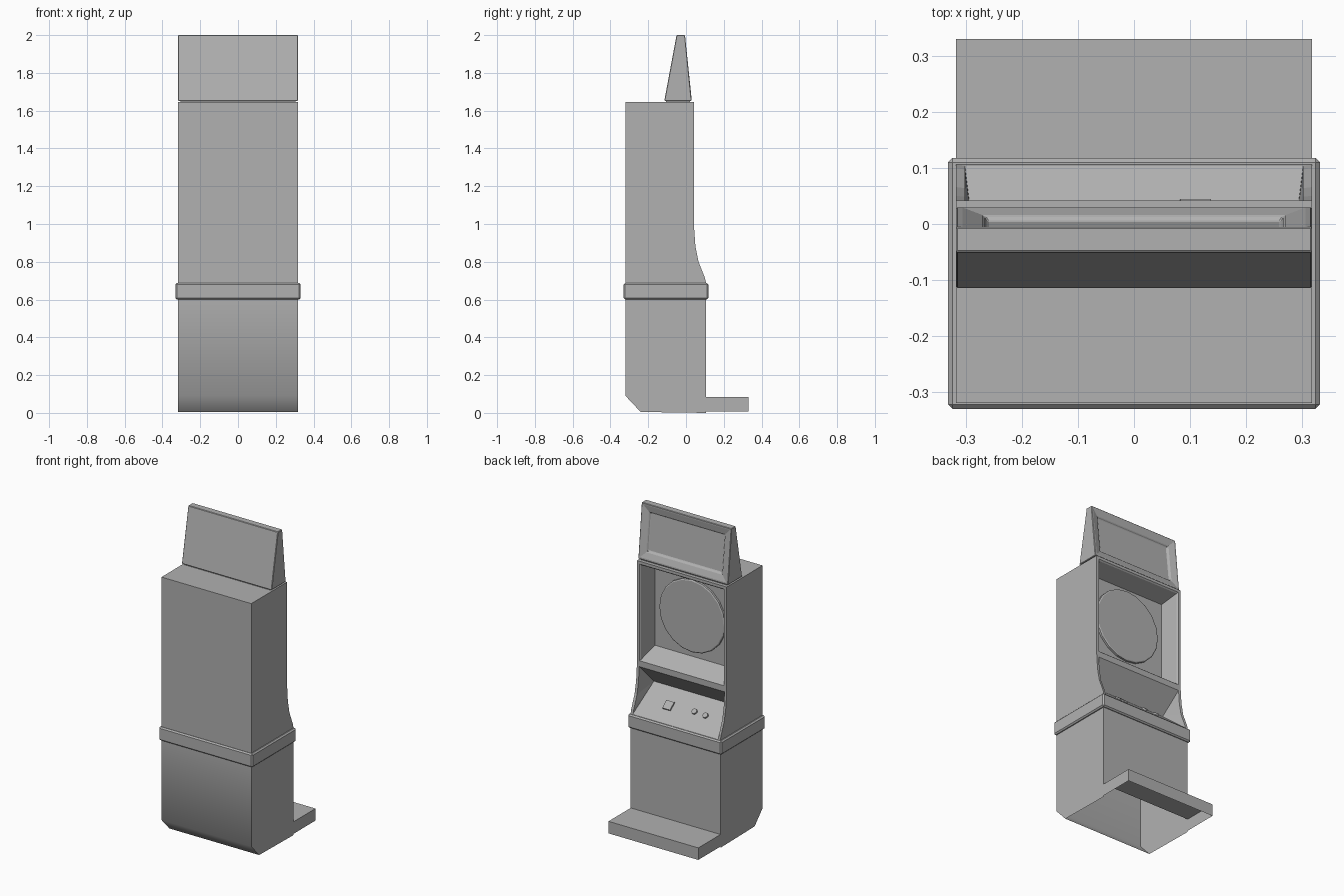
import bpy, bmesh, math
from mathutils import Matrix, Vector

if "Cube" in bpy.data.objects:
    bpy.data.objects.remove(bpy.data.objects["Cube"])

grey = bpy.data.materials.new("mid_grey")
grey.diffuse_color = (.44, .44, .44, 1)
grey.use_nodes = True
grey.node_tree.nodes["Principled BSDF"].inputs["Base Color"].default_value = grey.diffuse_color


def add(name, bm):
    me = bpy.data.meshes.new(name)
    bm.to_mesh(me)
    bm.free()
    me.materials.append(grey)
    ob = bpy.data.objects.new(name, me)
    bpy.context.collection.objects.link(ob)
    return ob


def make(name, verts, faces, bevel=0, smooth=0):
    me = bpy.data.meshes.new("tmp")
    me.from_pydata(verts, [], faces)
    bm = bmesh.new()
    bm.from_mesh(me)
    bpy.data.meshes.remove(me)
    bmesh.ops.recalc_face_normals(bm, faces=bm.faces)
    ob = add(name, bm)
    if bevel:
        m = ob.modifiers.new("edge", 'BEVEL')
        m.width, m.segments, m.limit_method = bevel, 1, 'ANGLE'
    if smooth:
        bpy.context.view_layer.objects.active = ob
        ob.select_set(True)
        bpy.ops.object.shade_smooth_by_angle(angle=math.radians(smooth))
        ob.select_set(False)
    return ob


def loft(name, rings, **kw):
    """Bridge equal-length rings of points and cap both ends."""
    n, verts, faces = len(rings[0]), [p for r in rings for p in r], []
    for k in range(len(rings) - 1):
        for i in range(n):
            j = (i + 1) % n
            faces.append((k*n + i, k*n + j, k*n + n + j, k*n + n + i))
    faces += [tuple(range(n)), tuple(range(len(verts) - n, len(verts)))]
    return make(name, verts, faces, **kw)


def face(w, y0, z0, y1, z1):
    """Rectangle across x from a lower edge to an upper edge."""
    return [(-w, y0, z0), (w, y0, z0), (w, y1, z1), (-w, y1, z1)]


def rect(w, y0, y1, z):
    return face(w, y0, z, y1, z)


W = 0.318

# lower cabinet: hollow below, sloping toe at the back
prof = [(-.24, .005), (-.32, .09), (-.32, .605), (.105, .605), (.105, .085), (.105, .0)]
n = len(prof)
verts = [(s*W, y, z) for s in (-1, 1) for y, z in prof]
faces = [tuple(range(n)), tuple(range(n, 2*n))]
faces += [(i, i + 1, n + i + 1, n + i) for i in range(4)]
make("lower_cabinet", verts, faces, smooth=50)

# foot step, open underneath and where it meets the cabinet
verts = [(s*W, y, z) for s in (-1, 1) for y, z in ((.105, .008), (.33, .008), (.33, .085), (.105, .085))]
make("foot_step", verts, [(0, 1, 2, 3), (4, 5, 6, 7), (1, 2, 6, 5), (2, 3, 7, 6)])

# trim band
loft("trim_band", [rect(.332, -.33, .118, .6), rect(.332, -.33, .118, .687)], bevel=.008)

# control section: curved cheeks around a recessed panel and hood
outer = [(.107, .685), (.1, .715), (.066, .80), (.05, .88), (.042, .99)]
inner = [(.104, .692), (.097, .718), (.064, .80), (.049, .88), (.042, .97)]
J = (.28, -.075, .838)
verts = []
for s in (-1, 1):
    verts += [(s*W, y, z) for y, z in outer] + [(s*.302, y, z) for y, z in inner]
    verts += [(s*J[0], J[1], J[2]), (s*W, -.32, .685), (s*W, -.32, .99)]
faces, M = [], 13
for o in (0, M):
    faces.append((o, o + 1, o + 2, o + 3, o + 4, o + 12, o + 11))
    for i in range(4):
        faces.append((o + i, o + i + 1, o + i + 6, o + i + 5))
        faces.append((o + i + 5, o + i + 6, o + 10))
for a, b in ((0, 5), (5, 10), (10, 9), (9, 4), (4, 12), (12, 11), (11, 0)):
    faces.append((a, b, b + M, a + M))
make("control_section", verts, faces)

# buttons and selector plate on the sloping panel
p0, p1 = Vector((0, .104, .692)), Vector((0, J[1], J[2]))
tilt = math.atan2(p1.z - p0.z, p0.y - p1.y)


def on_panel(name, x, t, r, sides, h, turn=0):
    bm = bmesh.new()
    bmesh.ops.create_cone(bm, cap_ends=True, segments=sides, radius1=r, radius2=r*.92, depth=h*2)
    pos = p0.lerp(p1, t)
    pos.x = x
    bm.transform(Matrix.Translation(pos) @ Matrix.Rotation(-tilt, 4, 'X') @ Matrix.Rotation(turn, 4, 'Z'))
    add(name, bm)


on_panel("selector_plate", .11, .48, .042, 4, .008, math.pi/4)
on_panel("button_left", -.07, .52, .018, 12, .01)
on_panel("button_right", -.15, .5, .018, 12, .01)

# monitor housing with tapering bezel
loft("monitor_housing", [
    face(W, -.32, .99, -.32, 1.645), face(W, .042, .99, .042, 1.645),
    face(.300, .042, 1.008, .042, 1.627), face(.294, .034, 1.015, .034, 1.62),
    face(.272, -.075, 1.07, -.075, 1.585)])

# round screen
rings = []
for r, y in ((.232, -.08), (.232, -.062), (.225, -.058)):
    rings.append([(r*math.cos(a*math.tau/20), y, 1.335 + r*math.sin(a*math.tau/20)) for a in range(20)])
loft("round_screen", rings)

# marquee wedge: flat frame around a shallow recessed sign face, on a thin neck
loft("marquee", [
    face(W, -.115, 1.652, -.05, 2.0), face(W, .03, 1.652, -.005, 2.0),
    face(W - .012, .0295, 1.665, -.0055, 1.988),
    face(W - .05, .015, 1.703, -.012, 1.948),
    face(W - .056, .004, 1.709, -.022, 1.942)], bevel=.003)
loft("marquee_neck", [rect(.305, -.105, .02, 1.64), rect(.305, -.105, .02, 1.66)])
